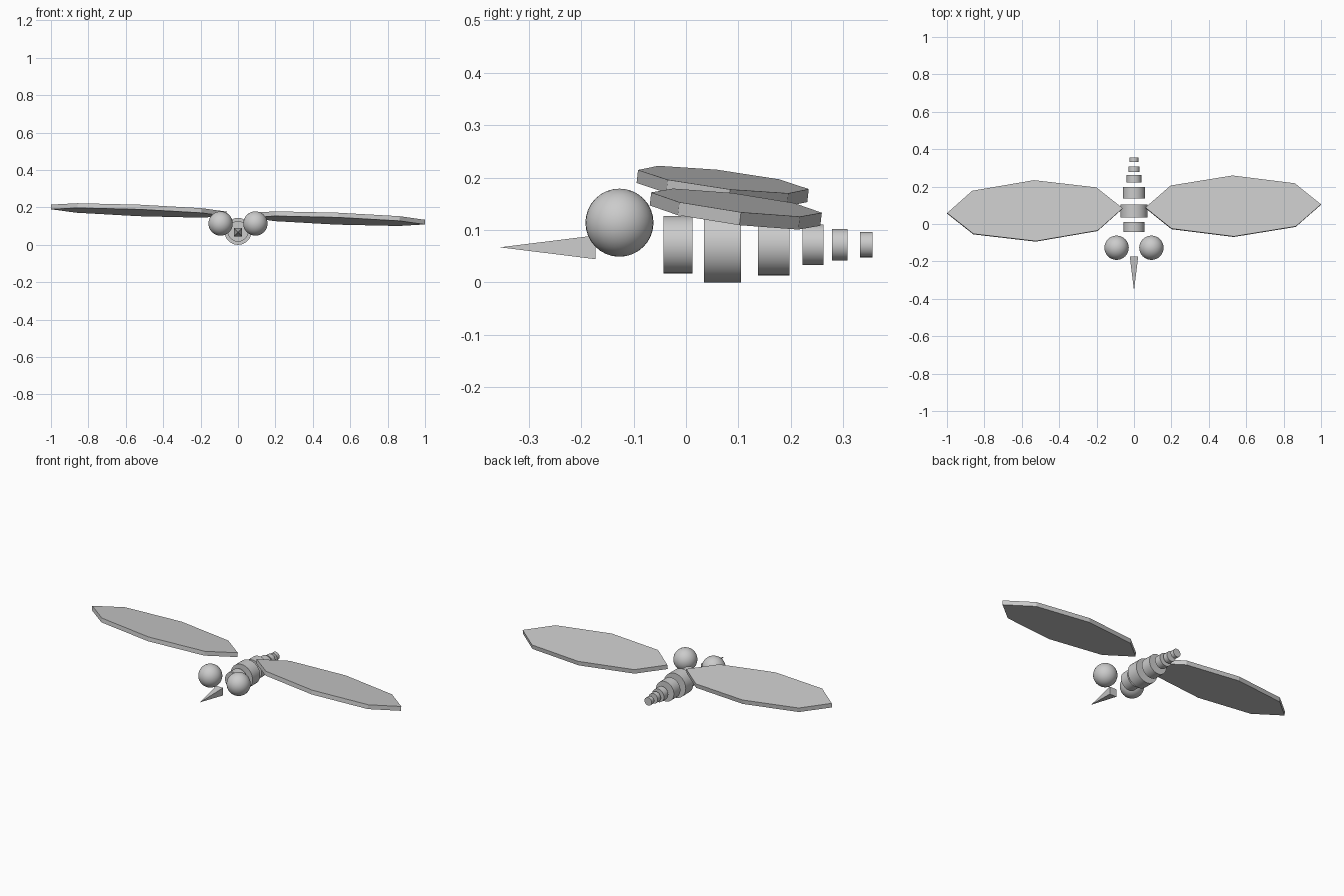
import bpy, bmesh, math
from mathutils import Matrix, Vector

cube = bpy.data.objects.get("Cube")
if cube:
    bpy.data.objects.remove(cube, do_unlink=True)

GREY = (0.6, 0.6, 0.6, 1)
grey = bpy.data.materials.new("plain grey")
grey.use_nodes = True
grey.diffuse_color = GREY
grey.node_tree.nodes["Principled BSDF"].inputs["Base Color"].default_value = GREY


def finish(name, bm, smooth=False):
    mesh = bpy.data.meshes.new(name)
    bm.to_mesh(mesh)
    bm.free()
    mesh.materials.append(grey)
    obj = bpy.data.objects.new(name, mesh)
    bpy.context.collection.objects.link(obj)
    if smooth:
        bpy.ops.object.select_all(action='DESELECT')
        obj.select_set(True)
        bpy.context.view_layer.objects.active = obj
        bpy.ops.object.shade_smooth_by_angle(angle=math.radians(50))
    return obj


def cone(sides, r1, r2, depth, matrix):
    bm = bmesh.new()
    bmesh.ops.create_cone(bm, cap_ends=True, segments=sides, radius1=r1,
                          radius2=r2, depth=depth, matrix=matrix)
    return bm


# Body: separate discs tapering towards the tail (front y, back y, radius)
lie_back = Matrix.Rotation(math.radians(-90), 4, 'X')
discs = [(-0.043, 0.012, 0.055), (0.034, 0.105, 0.072), (0.137, 0.198, 0.059),
         (0.222, 0.262, 0.039), (0.279, 0.308, 0.030), (0.332, 0.356, 0.024)]
for i, (y0, y1, r) in enumerate(discs):
    place = Matrix.Translation((0, (y0 + y1) / 2, 0.072)) @ lie_back
    finish(f"body_segment_{i + 1}", cone(32, r, r, y1 - y0, place), True)

# Eyes: one sphere on each side
for side, x in (("left", 0.093), ("right", -0.093)):
    bm = bmesh.new()
    bmesh.ops.create_uvsphere(bm, u_segments=32, v_segments=16, radius=0.065,
                              matrix=Matrix.Translation((x, -0.127, 0.114)))
    finish(f"{side}_eye", bm, True)

# Beak: square pyramid pointing forward
place = (Matrix.Translation((0, -0.264, 0.067))
         @ Matrix.Rotation(math.radians(90), 4, 'X')
         @ Matrix.Rotation(math.radians(45), 4, 'Z'))
finish("beak", cone(4, 0.032, 0, 0.182, place))

# Wings: stretched, slightly tilted eight-sided plates
wings = (("left", (0.53, 0.095, 0.140), 0.018, -0.12),
         ("right", (-0.53, 0.070, 0.184), 0.027, -0.113))
for side, centre, sweep, pitch in wings:
    roll = -0.037
    along = Vector((1, sweep, roll + sweep * pitch)).normalized()
    up = Vector((-roll, -pitch, 1)).normalized()
    across = up.cross(along)
    turn = Matrix((along, across, up)).transposed().to_4x4()
    place = Matrix.Translation(centre) @ turn @ Matrix.Diagonal((0.47, 0.164, 1, 1))
    finish(f"{side}_wing", cone(8, 1, 1, 0.025, place))
